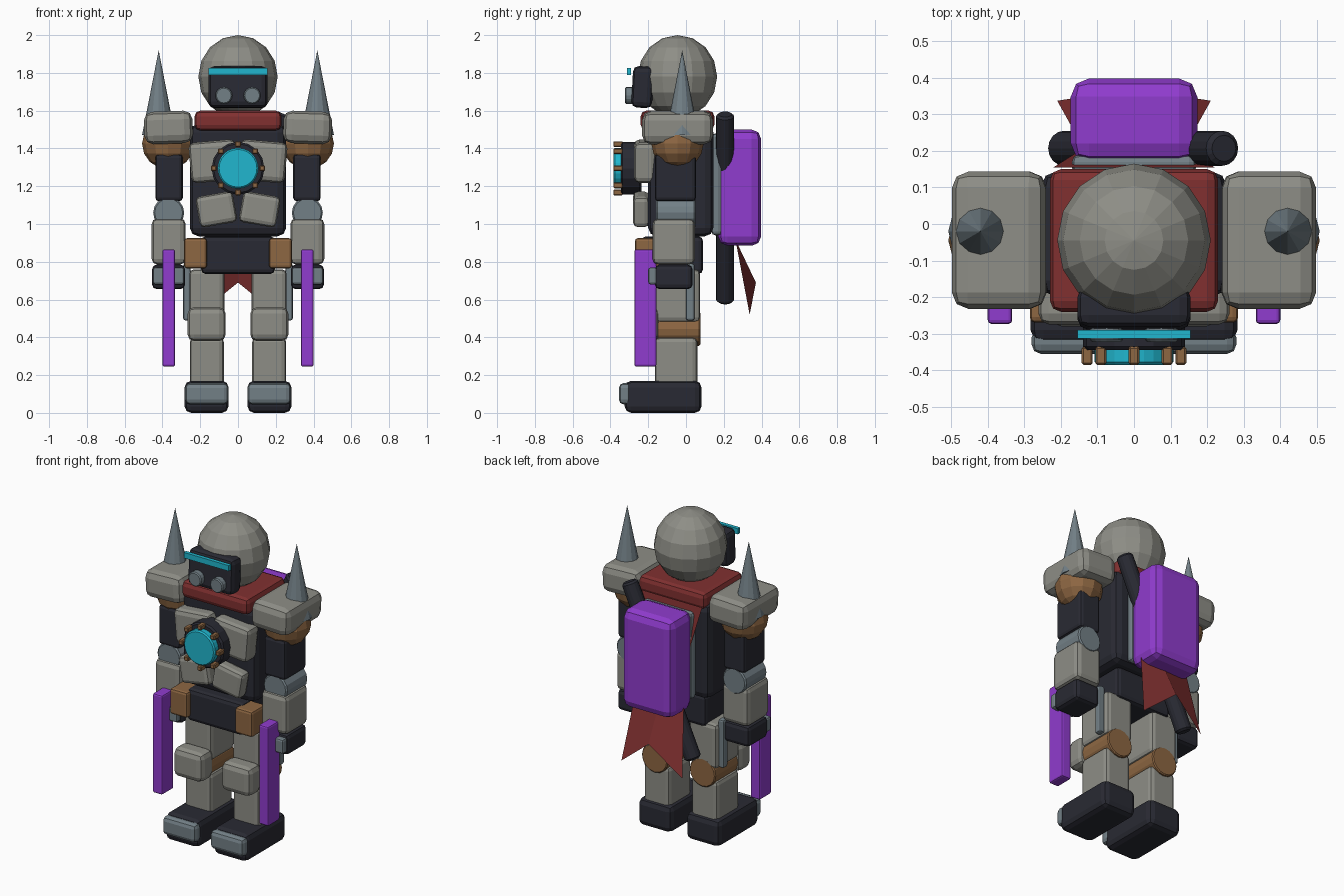
import bpy, bmesh, math
from mathutils import Matrix, Vector

default = bpy.data.objects.get("Cube")
if default:
    bpy.data.objects.remove(default, do_unlink=True)


def material(name, rgb):
    m = bpy.data.materials.new(name)
    m.use_nodes = True
    m.diffuse_color = (*rgb, 1)
    m.node_tree.nodes["Principled BSDF"].inputs["Base Color"].default_value = (*rgb, 1)
    return m


ARMOR = material("stone grey", (0.27, 0.27, 0.24))
DARK = material("dark navy", (0.022, 0.023, 0.033))
STEEL = material("blue steel", (0.17, 0.215, 0.24))
BRONZE = material("bronze", (0.27, 0.135, 0.055))
RED = material("dark red", (0.22, 0.03, 0.03))
PURPLE = material("purple", (0.28, 0.045, 0.62))
CYAN = material("cyan", (0.015, 0.47, 0.62))


def finish(bm, name, mat):
    bmesh.ops.recalc_face_normals(bm, faces=bm.faces)
    mesh = bpy.data.meshes.new(name)
    bm.to_mesh(mesh)
    bm.free()
    mesh.materials.append(mat)
    ob = bpy.data.objects.new(name, mesh)
    bpy.context.collection.objects.link(ob)
    return ob


def place(bm, center, rot=(0, 0, 0)):
    m = Matrix.Translation(center)
    for angle, axis in zip(rot, "XYZ"):
        m = m @ Matrix.Rotation(math.radians(angle), 4, axis)
    bm.transform(m)


def box(name, mat, xs, ys, zs, bevel=0.02, rot=(0, 0, 0), segments=2):
    """Bevelled box given by its extent along each axis."""
    ranges = (xs, ys, zs)
    bm = bmesh.new()
    bmesh.ops.create_cube(bm, size=1)
    bm.transform(Matrix.Diagonal([abs(b - a) for a, b in ranges] + [1]))
    if bevel:
        bmesh.ops.bevel(bm, geom=bm.edges[:], offset=bevel, segments=segments,
                        profile=0.5, affect="EDGES", clamp_overlap=True)
    place(bm, [(a + b) / 2 for a, b in ranges], rot)
    return finish(bm, name, mat)


def cylinder(name, mat, center, radius, depth, rot=(90, 0, 0), tip=None, sides=16, bevel=0.0):
    """Cylinder or cone; the default rotation points it along y."""
    bm = bmesh.new()
    bmesh.ops.create_cone(bm, cap_ends=True, segments=sides, radius1=radius,
                          radius2=radius if tip is None else tip, depth=depth)
    if bevel:
        rims = [e for e in bm.edges if any(len(f.verts) > 4 for f in e.link_faces)]
        bmesh.ops.bevel(bm, geom=rims, offset=bevel, segments=1, affect="EDGES")
    place(bm, center, rot)
    return finish(bm, name, mat)


def ball(name, mat, center, radii, u=16, v=8):
    bm = bmesh.new()
    bmesh.ops.create_uvsphere(bm, u_segments=u, v_segments=v, radius=1)
    bm.transform(Matrix.Diagonal([*radii, 1]))
    place(bm, center)
    return finish(bm, name, mat)


# Head and face
ball("head", ARMOR, (0, -0.045, 1.78), (0.21, 0.21, 0.22))
box("visor", DARK, (-0.155, 0.155), (-0.285, -0.175), (1.615, 1.835), 0.03, rot=(-3, 0, 0))
box("brow_strip", CYAN, (-0.155, 0.155), (-0.313, -0.29), (1.79, 1.825), 0)

# Torso
box("collar", RED, (-0.23, 0.23), (-0.24, 0.15), (1.495, 1.6), 0.03)
box("torso", DARK, (-0.255, 0.255), (-0.2, 0.145), (0.935, 1.53), 0.045)
box("pelvis", DARK, (-0.195, 0.195), (-0.235, 0.09), (0.735, 0.935), 0.025)

# Chest core with a ring of studs
CORE_Z = 1.295
cylinder("core_housing", DARK, (0, -0.29, CORE_Z), 0.14, 0.11, bevel=0.01)
cylinder("core_light", CYAN, (0, -0.355, CORE_Z), 0.108, 0.06, bevel=0.008, sides=24)
for i in range(8):
    a = i * math.pi / 4
    x, z = 0.128 * math.sin(a), CORE_Z + 0.128 * math.cos(a)
    box(f"core_stud_{i + 1}", BRONZE, (x - 0.015, x + 0.015), (-0.385, -0.335),
        (z - 0.015, z + 0.015), 0.005, segments=1)

# Backpack, mounting plate and slung staff
box("back_plate", STEEL, (-0.17, 0.17), (0.135, 0.19), (0.94, 1.48), 0.02)
box("backpack", PURPLE, (-0.173, 0.173), (0.17, 0.398), (0.885, 1.5), 0.05)
cylinder("staff", DARK, (0.025, 0.207, 1.085), 0.048, 1.086, rot=(0, 24, 0), bevel=0.012)

# Torn cape with a notched hem
bm = bmesh.new()
rows = [(0.22, 0.155, 1.52), (0.15, 0.2, 1.22), (0.17, 0.265, 0.9), (0.21, 0.337, 0.52)]
middle = [(0, 0.155, 1.52), (0, 0.2, 1.22), (0, 0.27, 0.9), (0, 0.37, 0.69)]
spine = [bm.verts.new(p) for p in middle]
for s in (-1, 1):
    edge = [bm.verts.new((s * x, y, z)) for x, y, z in rows]
    for i in range(3):
        bm.faces.new((spine[i], spine[i + 1], edge[i + 1], edge[i]))
finish(bm, "cape", RED)

# Everything that exists once on each side
for side, s in (("left", 1), ("right", -1)):

    def sbox(name, mat, xs, ys, zs, bevel=0.02, rot=(0, 0, 0)):
        x0, x1 = sorted(s * x for x in xs)
        return box(f"{side}_{name}", mat, (x0, x1), ys, zs, bevel, (rot[0], s * rot[1], s * rot[2]))

    def scyl(name, mat, x, y, z, radius, depth, **kw):
        return cylinder(f"{side}_{name}", mat, (s * x, y, z), radius, depth, **kw)

    scyl("eye", STEEL, 0.075, -0.3, 1.68, 0.045, 0.045, bevel=0.006)

    # Chest and belly armour
    sbox("chest_plate", ARMOR, (0.005, 0.255), (-0.275, -0.155), (1.225, 1.44), 0.03, rot=(0, 5, 0))
    sbox("belly_plate", ARMOR, (0.015, 0.215), (-0.28, -0.195), (0.995, 1.16), 0.025, rot=(0, 10, 0))
    sbox("belt_pouch", BRONZE, (0.165, 0.285), (-0.27, -0.13), (0.765, 0.925), 0.015)

    # Shoulder
    ball(f"{side}_shoulder_joint", BRONZE, (s * 0.37, -0.045, 1.425), (0.138, 0.138, 0.135), 12, 8)
    sbox("shoulder_pad", ARMOR, (0.24, 0.497), (-0.232, 0.143), (1.425, 1.597), 0.045, rot=(0, 2, 0))
    scyl("shoulder_spike", STEEL, 0.42, -0.02, 1.695, 0.088, 0.45, rot=(0, 0, 0), tip=0, sides=12)

    # Arm
    sbox("upper_arm", DARK, (0.292, 0.438), (-0.165, 0.053), (1.12, 1.37), 0.02)
    scyl("elbow", STEEL, 0.367, -0.055, 1.06, 0.082, 0.21, bevel=0.008)
    sbox("forearm", ARMOR, (0.277, 0.457), (-0.177, 0.047), (0.785, 1.03), 0.03)
    sbox("fist", DARK, (0.28, 0.455), (-0.165, 0.035), (0.655, 0.785), 0.025)
    sbox("knuckles", STEEL, (0.285, 0.45), (-0.2, -0.155), (0.68, 0.77), 0.012)
    sbox("blade", PURPLE, (0.333, 0.4), (-0.273, -0.157), (0.245, 0.865), 0.01)

    # Leg
    sbox("thigh", ARMOR, (0.072, 0.258), (-0.165, 0.075), (0.48, 0.76), 0.025)
    scyl("knee_joint", BRONZE, 0.165, -0.042, 0.445, 0.09, 0.235, bevel=0.006)
    sbox("knee_pad", ARMOR, (0.065, 0.267), (-0.27, -0.14), (0.38, 0.56), 0.035)
    sbox("shin", ARMOR, (0.075, 0.255), (-0.165, 0.06), (0.14, 0.4), 0.025)
    sbox("hip_rod", STEEL, (0.252, 0.29), (0, 0.045), (0.49, 0.79), 0.01)
    sbox("boot", DARK, (0.05, 0.283), (-0.325, 0.082), (0, 0.17), 0.035)
    sbox("toe_cap", STEEL, (0.05, 0.28), (-0.355, -0.285), (0.045, 0.158), 0.025)
